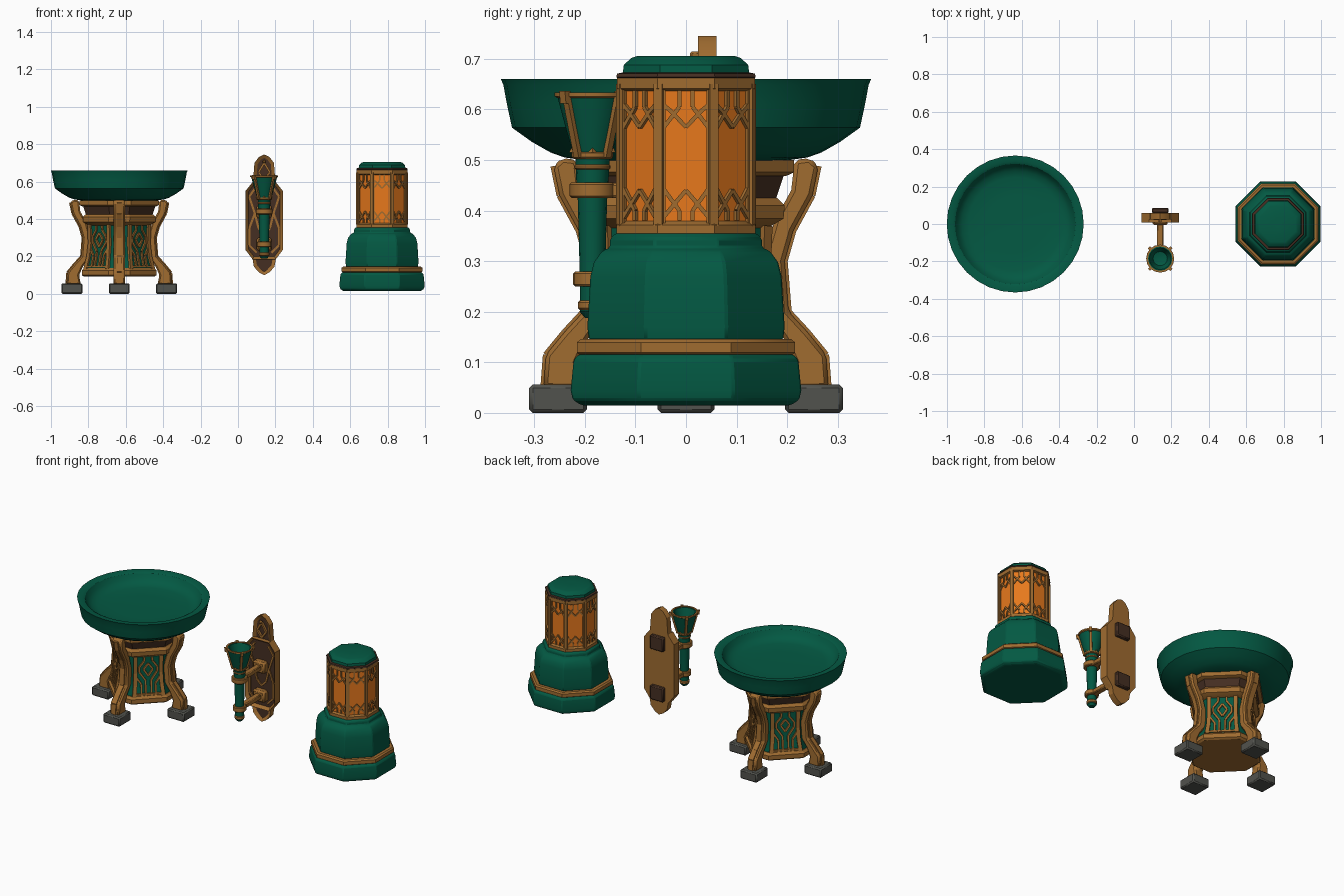
import bpy, bmesh, math
from mathutils import Vector, Matrix

if "Cube" in bpy.data.objects:
    bpy.data.objects.remove(bpy.data.objects["Cube"], do_unlink=True)


def material(name, rgb):
    m = bpy.data.materials.new(name)
    m.use_nodes = True
    m.diffuse_color = (*rgb, 1)
    m.node_tree.nodes["Principled BSDF"].inputs["Base Color"].default_value = (*rgb, 1)
    return m


GREEN = material("deep green", (0.001, 0.1, 0.056))
BRONZE = material("bronze", (0.35, 0.15, 0.03))
DARK = material("dark bronze", (0.06, 0.028, 0.016))
STONE = material("grey stone", (0.083, 0.085, 0.074))
GLOW = material("orange glass", (0.8, 0.19, 0.012))


def finish(name, bm, mats, loc=(0, 0, 0), bevel=0.0):
    bmesh.ops.recalc_face_normals(bm, faces=bm.faces)
    me = bpy.data.meshes.new(name)
    bm.to_mesh(me)
    bm.free()
    for m in mats:
        me.materials.append(m)
    me.shade_smooth()
    me.set_sharp_from_angle(angle=math.radians(32))
    ob = bpy.data.objects.new(name, me)
    ob.location = loc
    bpy.context.collection.objects.link(ob)
    if bevel:
        mod = ob.modifiers.new("soft edges", 'BEVEL')
        mod.width, mod.segments, mod.limit_method = bevel, 1, 'ANGLE'
    return ob


def spin(n, start=0.0):
    return [start + i * math.tau / n for i in range(n)]


OCT = spin(8, math.pi / 8)
ROUND = spin(16)
# four wide diagonal faces, four narrow axis faces
LEAN = math.atan(0.55)
CUT = sorted(math.pi / 4 + k * math.pi / 2 + s * LEAN for k in range(4) for s in (-1, 1))


def loft(name, profile, mat, loc, angles=OCT, flat=math.pi / 8, bevel=0.0, hollow=False):
    """Stack rings of (apothem, z); flat is half the angle across one main face."""
    bm = bmesh.new()
    rings = [[bm.verts.new((r / math.cos(flat) * math.cos(a), r / math.cos(flat) * math.sin(a), z))
              for a in angles] for r, z in profile]
    n = len(angles)
    for lo, hi in zip(rings, rings[1:] + (rings[:1] if hollow else [])):
        for i in range(n):
            j = (i + 1) % n
            bm.faces.new((lo[i], lo[j], hi[j], hi[i]))
    if not hollow:
        bm.faces.new(rings[0][::-1])
        bm.faces.new(rings[-1])
    return finish(name, bm, [mat], loc, bevel)


def bar(bm, p, q, n, w, t):
    """Box strip from p to q, raised by t along n."""
    p, q, n = Vector(p), Vector(q), Vector(n).normalized()
    s = n.cross(q - p).normalized() * w / 2
    vs = [bm.verts.new(e + sg * s + n * h) for e in (p, q) for sg, h in ((-1, -.004), (1, -.004), (1, t), (-1, t))]
    for f in ((3, 2, 1, 0), (4, 5, 6, 7), (0, 1, 5, 4), (1, 2, 6, 5), (2, 3, 7, 6), (3, 0, 4, 7)):
        bm.faces.new([vs[i] for i in f])


def tracery(bm, paths, place, normal, w, t):
    """Lay mirrored bar paths given in panel coordinates (u, z)."""
    for path in paths:
        for (u0, z0), (u1, z1) in zip(path, path[1:]):
            for s in (-1, 1):
                bar(bm, place(s * u0, z0), place(s * u1, z1), normal, w, t)


def box(name, size, loc, mat, bevel=0.0):
    bm = bmesh.new()
    bmesh.ops.create_cube(bm, size=1)
    bmesh.ops.scale(bm, vec=size, verts=bm.verts)
    return finish(name, bm, [mat], loc, bevel)


def slab(points, width):
    """Extrude an (x, z) outline along y, centred."""
    bm = bmesh.new()
    f = bm.faces.new([bm.verts.new((x, -width / 2, z)) for x, z in points])
    ext = bmesh.ops.extrude_face_region(bm, geom=[f])
    bmesh.ops.translate(bm, vec=(0, width, 0), verts=[v for v in ext["geom"] if isinstance(v, bmesh.types.BMVert)])
    return bm


def framed_plate(name, half, y0, y1, rim, depth, loc):
    """Mirrored outline with a raised rim and a dark sunken front."""
    bm = slab(half + [(-x, z) for x, z in half[::-1] if x > 0], y1 - y0)
    front = min(bm.faces, key=lambda f: f.calc_center_median().y)
    bmesh.ops.inset_region(bm, faces=[front], thickness=rim)
    bmesh.ops.translate(bm, vec=(0, depth, 0), verts=front.verts)
    front.material_index = 1
    finish(name, bm, [BRONZE, DARK], loc + Vector((0, (y0 + y1) / 2, 0)))


# ---------- Brazier ----------
B = (-.635, 0, 0)
loft("brazier_bowl", [(.19, .498), (.24, .505), (.268, .515), (.305, .536), (.344, .564), (.354, .61), (.361, .648),
                      (.366, .66), (.335, .66), (.322, .653), (.308, .628), (.285, .608), (.25, .6), (.15, .596)],
     GREEN, B, spin(32), 0)
loft("brazier_base_plate", [(.172, .092), (.182, .1), (.182, .125), (.17, .138)], BRONZE, B, CUT, LEAN)
core = [(.168, .13), (.152, .2), (.144, .27), (.148, .37)]
loft("brazier_core", core, GREEN, B, CUT, LEAN)
loft("brazier_lower_band", [(.148, .366), (.176, .384), (.178, .41), (.165, .425)], BRONZE, B, CUT, LEAN)
loft("brazier_dark_neck", [(.16, .415), (.178, .475)], DARK, B, CUT, LEAN)
loft("brazier_upper_band", [(.18, .468), (.195, .476), (.195, .5)], BRONZE, B, CUT, LEAN)


def core_radius(z):
    for (r0, z0), (r1, z1) in zip(core, core[1:]):
        if z <= z1:
            return r0 + (r1 - r0) * (z - z0) / (z1 - z0)
    return core[-1][0]


bm = bmesh.new()
post = [[(.082, .135), (.074, .2), (.071, .27), (.072, .37)]]
brazier_paths = [[(0, .325), (.026, .29), (0, .25)],
                 [(.022, .365), (.022, .342), (.05, .305), (.05, .275), (.016, .225), (.016, .14)],
                 [(.07, .25), (.04, .205), (.04, .14)], [(0, .147), (.083, .147)]]
for a in spin(4, math.pi / 4):
    n = Vector((math.cos(a), math.sin(a), 0))
    side = Vector((-n.y, n.x, 0))
    for paths, w, t in ((post, .022, .011), (brazier_paths, .011, .009)):
        tracery(bm, paths, lambda u, z: n * core_radius(z) + side * u + Vector((0, 0, z)), n, w, t)
finish("brazier_tracery", bm, [BRONZE], B)

leg = [(.205, .05), (.282, .05), (.277, .115), (.24, .16), (.203, .2), (.195, .3), (.212, .36), (.25, .43),
       (.262, .488), (.245, .504), (.215, .5), (.208, .44), (.175, .38), (.152, .3), (.155, .2), (.195, .145), (.215, .1)]
for name, a in zip(("left", "back", "right", "front"), spin(4)):
    turn = Matrix.Translation(B) @ Matrix.Rotation(a, 4, 'Z')
    finish(name + "_leg", slab(leg, .062), [BRONZE], bevel=.008).matrix_world = turn
    # raised spine along the outside of the leg
    bm = bmesh.new()
    for (x0, z0), (x1, z1) in zip(leg[1:8], leg[2:9]):
        bar(bm, (x0, 0, z0), (x1, 0, z1), (z1 - z0, 0, x0 - x1), .026, .006)
    finish(name + "_leg_spine", bm, [BRONZE]).matrix_world = turn
    box(name + "_foot", (.114, .112, .056), (0, 0, 0), STONE, .007).matrix_world = turn @ Matrix.Translation((.253, 0, .028))

# ---------- Lantern ----------
L = (.77, 0, 0)
loft("lantern_base", [(.207, .015), (.224, .026), (.228, .045), (.222, .105), (.212, .116)], GREEN, L, bevel=.004)
loft("lantern_trim", [(.208, .114), (.216, .119), (.216, .139), (.208, .146)], BRONZE, L)
loft("lantern_body", [(.192, .144), (.195, .17), (.189, .27), (.182, .298), (.166, .32), (.15, .327), (.15, .345),
                      (.138, .356)], GREEN, L, bevel=.004)
loft("lantern_glass", [(.125, .355), (.125, .66)], GLOW, L)
loft("lantern_lower_frame", [(.137, .353), (.137, .372), (.127, .379)], BRONZE, L)
loft("lantern_upper_frame", [(.127, .636), (.136, .641), (.136, .662)], BRONZE, L)
loft("lantern_dark_rim", [(.132, .66), (.138, .664), (.136, .671), (.12, .674)], DARK, L)
loft("lantern_cap", [(.125, .671), (.123, .688), (.108, .702), (.095, .706), (.02, .706)], GREEN, L)

bm = bmesh.new()
lantern_paths = [[(.013, .637), (.013, .605), (.046, .562)], [(.046, .61), (.03, .597), (0, .565)],
                 [(.046, .385), (.013, .425), (0, .44)], [(.013, .38), (.013, .4), (.046, .445)],
                 [(.045, .375), (.045, .64)]]
for a in spin(8):
    n = Vector((math.cos(a), math.sin(a), 0))
    side = Vector((-n.y, n.x, 0))
    tracery(bm, lantern_paths, lambda u, z: n * .125 + side * u + Vector((0, 0, z)), n, .008, .007)
    c = a + math.pi / 8
    d = Vector((math.cos(c), math.sin(c), 0))
    bar(bm, d * .13 + Vector((0, 0, .37)), d * .13 + Vector((0, 0, .65)), d, .018, .016)
finish("lantern_tracery", bm, [BRONZE], L)

# ---------- Wall sconce ----------
S = Vector((.14, 0, 0))
outline = [(0, .745), (.028, .732), (.052, .7), (.06, .6), (.1, .55), (.1, .235), (.062, .185), (.055, .145),
           (.028, .115), (0, .1)]
framed_plate("sconce_plaque", outline, .024, .06, .018, .012, S)
framed_plate("sconce_middle_frame", outline[3:7], .009, .05, .016, .02, S)

bm = bmesh.new()
tracery(bm, [[(.045, .57), (.08, .52), (.05, .43), (.08, .35), (.08, .26), (.04, .22)],
             [(0, .7), (.03, .65), (0, .61)], [(.05, .43), (.03, .35), (0, .32)]],
        lambda u, z: (u, .032, z), (0, -1, 0), .011, .01)
finish("plaque_tracery", bm, [BRONZE], S)
box("plaque_top_knob", (.016, .02, .016), S + Vector((0, .018, .707)), BRONZE, .004)
for tag, z, zb in (("upper", .44, .54), ("lower", .265, .235)):
    box(tag + "_wall_block", (.09, .028, .085), S + Vector((0, .072, zb)), DARK, .006)
    box(tag + "_arm_boss", (.08, .045, .07), S + Vector((0, .016, z)), BRONZE, .01)
    box(tag + "_arm", (.036, .17, .03), S + Vector((0, -.08, z)), BRONZE, .005)

T = S + Vector((0, -.185, 0))
loft("torch_shaft", [(.015, .188), (.025, .2), (.025, .27), (.029, .42), (.032, .46), (.034, .51)], GREEN, T, ROUND, 0)
loft("torch_cup", [(.036, .505), (.052, .56), (.07, .628), (.059, .63), (.038, .56), (.02, .555)], GREEN, T, ROUND, 0)
loft("torch_cup_rim", [(.068, .622), (.075, .626), (.075, .634), (.065, .634)], BRONZE, T, ROUND, 0, hollow=True)
for tag, r, z0, z1 in (("tip", .029, .203, .222), ("lower", .038, .25, .28), ("arm", .045, .425, .456),
                       ("neck", .036, .48, .492), ("cup", .041, .502, .518)):
    loft("torch_" + tag + "_ring", [(r - .004, z0), (r, z0 + .004), (r, z1 - .004), (r - .004, z1)], BRONZE, T, ROUND, 0)
bm = bmesh.new()
for a in spin(4, math.pi / 4):
    n = Vector((math.cos(a), math.sin(a), 0))
    bar(bm, n * .037 + Vector((0, 0, .505)), n * .071 + Vector((0, 0, .63)), n, .014, .008)
    bar(bm, n * .071 + Vector((0, 0, .612)), n * .074 + Vector((0, 0, .636)), n, .016, .011)
for a in spin(8):
    # small pointed teeth above the cup ring
    n = Vector((math.cos(a), math.sin(a), 0))
    bmesh.ops.create_cone(bm, segments=4, radius1=.008, radius2=0, depth=.018,
                          matrix=Matrix.Translation(n * .038 + Vector((0, 0, .524))))
finish("torch_cup_ribs", bm, [BRONZE], T)
